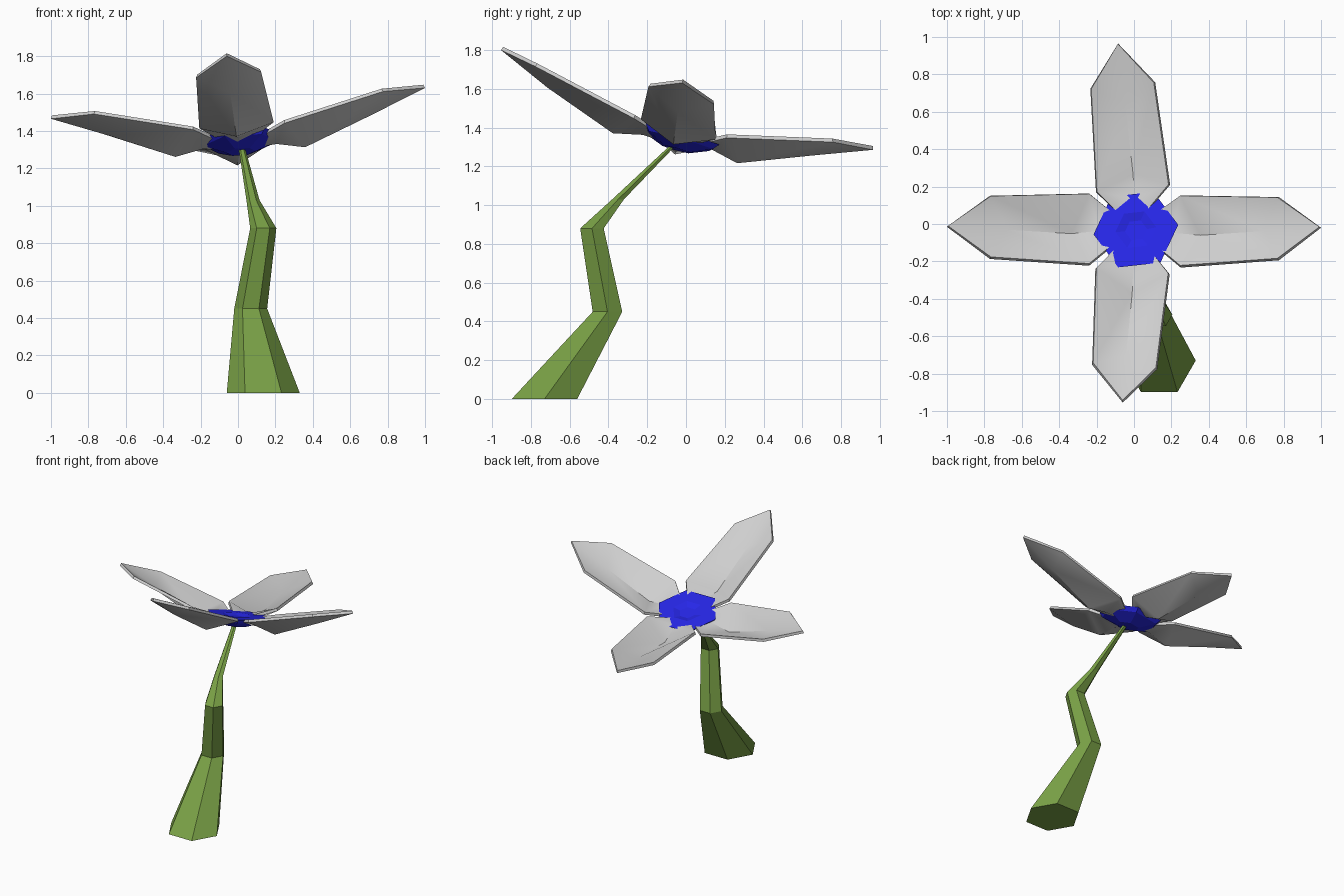
import bpy, bmesh
from math import cos, sin, radians, tau
from mathutils import Vector

cube = bpy.data.objects.get("Cube")
if cube:
    bpy.data.objects.remove(cube)


def material(name, rgb):
    m = bpy.data.materials.new(name)
    m.use_nodes = True
    m.diffuse_color = (*rgb, 1)
    m.node_tree.nodes["Principled BSDF"].inputs["Base Color"].default_value = (*rgb, 1)
    return m


GREY = material("petal grey", (0.62, 0.62, 0.62))
BLUE = material("centre blue", (0.02, 0.02, 0.80))
GREEN = material("stem green", (0.19, 0.35, 0.06))


def add_object(name, bm, mat):
    mesh = bpy.data.meshes.new(name)
    bm.to_mesh(mesh)
    bm.free()
    mesh.materials.append(mat)
    obj = bpy.data.objects.new(name, mesh)
    bpy.context.collection.objects.link(obj)
    return obj


def hex_loft(name, rings, mat, turn=0, axis=(0, 0, 1)):
    """Skin six-sided rings given as (centre, radius), tilted to an axis."""
    tilt = Vector((0, 0, 1)).rotation_difference(Vector(axis))
    bm = bmesh.new()
    loops = []
    for centre, r in rings:
        spokes = [Vector((cos(k * tau / 6 + turn), sin(k * tau / 6 + turn), 0)) for k in range(6)]
        loops.append([bm.verts.new(Vector(centre) + tilt @ (s * r)) for s in spokes])
    for a, b in zip(loops, loops[1:]):
        for k in range(6):
            j = (k + 1) % 6
            bm.faces.new((a[k], a[j], b[j], b[k]))
    bm.faces.new(loops[0])
    bm.faces.new(loops[-1])
    bmesh.ops.recalc_face_normals(bm, faces=bm.faces)
    return add_object(name, bm, mat)


# Crooked tapering stem
hex_loft("stem", [((0.135, -0.73, 0), 0.195), ((0.068, -0.405, 0.45), 0.088),
                  ((0.135, -0.485, 0.88), 0.07), ((0.08, -0.35, 1.03), 0.035),
                  ((0.02, -0.065, 1.31), 0.017)], GREEN)

# Tilted flower centre: tapered underside, flat top with a shallow dent
up = Vector((-0.085, 0.276, 1)).normalized()
mid = Vector((0.01, -0.03, 1.36))
hex_loft("flower_centre", [(mid - up * 0.075, 0.08), (mid - up * 0.03, 0.20), (mid, 0.228),
                           (mid, 0.11), (mid - up * 0.015, 0.06)], BLUE, radians(6), up)


def petal(name, base, shoulder, tip, side):
    """Boat-shaped petal: rims either side of a keel that is deepest near the base."""
    base, shoulder, tip = Vector(base), Vector(shoulder), Vector(tip)
    side = Vector(side).normalized()
    along = (tip - base).normalized()
    down = side.cross(along).normalized()
    root = Vector((0, -0.03, 1.30)) + along * 0.04
    bm = bmesh.new()
    new = bm.verts.new
    keel = [new(root + down * 0.01), new(base - along * 0.06 + down * 0.045),
            new(base + along * 0.08 + down * 0.11),
            new(shoulder - along * 0.09 + down * 0.06), new(tip)]
    for s in (-1, 1):
        n, b, h = (new(root + side * s * 0.03), new(base + side * s * 0.2),
                   new(shoulder + side * s * 0.175))
        for f in ((n, b, keel[1], keel[0]), (b, keel[2], keel[1]),
                  (b, h, keel[3], keel[2]), (h, keel[4], keel[3])):
            bm.faces.new(f if s > 0 else f[::-1])
    bm.normal_update()
    if sum((f.normal * f.calc_area() for f in bm.faces), Vector()).dot(down) < 0:
        bmesh.ops.reverse_faces(bm, faces=bm.faces)
    obj = add_object(name, bm, GREY)
    shell = obj.modifiers.new("thickness", "SOLIDIFY")
    shell.thickness = 0.02
    shell.offset = -1
    bpy.ops.object.select_all(action="DESELECT")
    obj.select_set(True)
    bpy.context.view_layer.objects.active = obj
    bpy.ops.object.modifier_apply(modifier=shell.name)
    bpy.ops.object.shade_smooth_by_angle(angle=radians(35))


# Four petals around the centre
petal("front_petal", (-0.008, -0.255, 1.43), (-0.05, -0.765, 1.70), (-0.06, -0.955, 1.80), (1, -0.07, 0.085))
petal("back_petal", (-0.005, 0.19, 1.33), (-0.06, 0.74, 1.31), (-0.085, 0.965, 1.285), (-1, -0.1, -0.085))
petal("left_petal", (0.25, -0.04, 1.39), (0.775, -0.025, 1.565), (1, -0.02, 1.63), (0, 1, -0.27))
petal("right_petal", (-0.24, -0.03, 1.355), (-0.77, -0.018, 1.445), (-1, -0.015, 1.465), (0, -1, 0.27))
